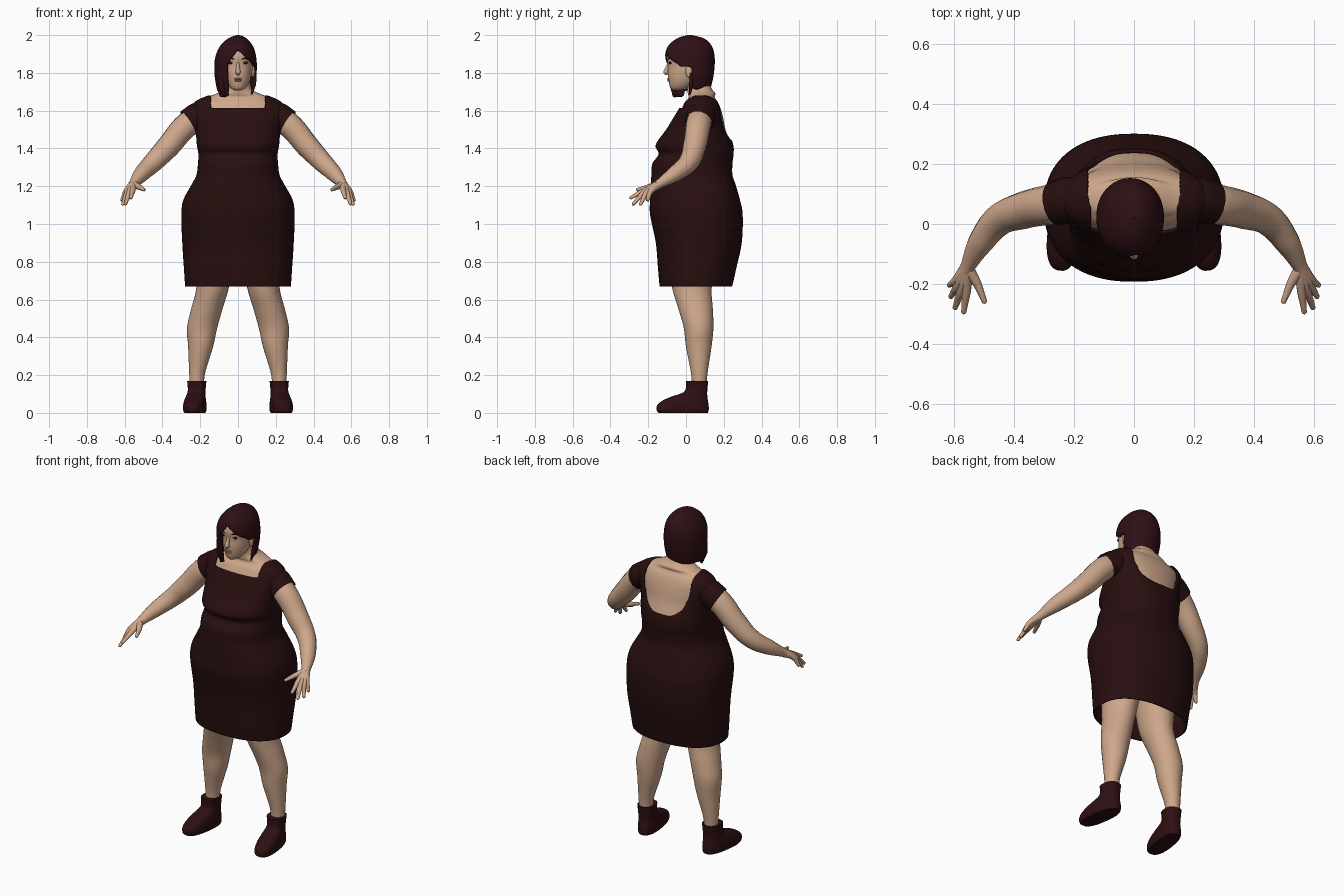
import bpy, bmesh, math
from mathutils import Vector

cube = bpy.data.objects.get("Cube")
if cube:
    bpy.data.objects.remove(cube)


def material(name, r, g, b):
    m = bpy.data.materials.new(name)
    m.use_nodes = True
    m.diffuse_color = (r, g, b, 1)
    bsdf = m.node_tree.nodes["Principled BSDF"]
    bsdf.inputs["Base Color"].default_value = (r, g, b, 1)
    bsdf.inputs["Roughness"].default_value = 0.8
    return m


SKIN = material("skin", .62, .39, .26)
CLOTH = material("dress_maroon", .021, .0045, .0048)
HAIR = material("hair_maroon", .027, .005, .007)
LEATHER = material("boot_maroon", .027, .005, .006)
DARK = material("eye_dark", .012, .007, .007)
LIP = material("lip", .45, .24, .18)


def finish(obj):
    bpy.ops.object.select_all(action='DESELECT')
    obj.select_set(True)
    bpy.context.view_layer.objects.active = obj
    bpy.ops.object.shade_smooth_by_angle(angle=math.radians(50))
    return obj


def spline(a, b, c, d, t):
    return tuple(.5 * (2 * q + (r - p) * t + (2 * p - 5 * q + 4 * r - s) * t * t
                       + (3 * q - p - 3 * r + s) * t ** 3) for p, q, r, s in zip(a, b, c, d))


def loft(name, rows, mat, power=2, segs=48, steps=6, drop=None, thick=0):
    """Rows run upward: height, centre x, half width, front y, back y."""
    rings = []
    for i in range(len(rows) - 1):
        a, d = rows[max(i - 1, 0)], rows[min(i + 2, len(rows) - 1)]
        rings += [spline(a, rows[i], rows[i + 1], d, k / steps) for k in range(steps)]
    rings.append(rows[-1])
    bm = bmesh.new()
    grid = []
    for z, cx, hw, yf, yb in rings:
        ring = []
        for j in range(segs):
            c, s = math.cos(math.tau * j / segs), math.sin(math.tau * j / segs)
            x = math.copysign(abs(c) ** (2 / power), c) * hw
            y = math.copysign(abs(s) ** (2 / power), s) * (yb - yf) / 2
            ring.append(bm.verts.new((cx + x, (yf + yb) / 2 + y, z)))
        grid.append(ring)
    for low, high in zip(grid, grid[1:]):
        for j in range(segs):
            k = (j + 1) % segs
            bm.faces.new((low[j], low[k], high[k], high[j]))
    if drop:
        # cut the opening, then even out its edge
        gone = [f for f in bm.faces if drop(f.calc_center_median())]
        bmesh.ops.delete(bm, geom=gone, context='FACES')
        for _ in range(4):
            edge = [e for e in bm.edges if e.is_boundary]
            near = {}
            for e in edge:
                for v in e.verts:
                    near.setdefault(v, []).append(e.other_vert(v).co.copy())
            for v, others in near.items():
                if len(others) == 2:
                    v.co = v.co * .5 + (others[0] + others[1]) * .25
    else:
        bm.faces.new(grid[0][::-1])
        bm.faces.new(grid[-1])
    mesh = bpy.data.meshes.new(name)
    bm.to_mesh(mesh)
    bm.free()
    obj = bpy.data.objects.new(name, mesh)
    bpy.context.collection.objects.link(obj)
    mesh.materials.append(mat)
    if thick:
        mod = obj.modifiers.new("thickness", 'SOLIDIFY')
        mod.thickness, mod.offset = thick, -1
    return finish(obj)


def tube(name, points, mat, caps=True):
    """Points hold x, y, z and radius."""
    curve = bpy.data.curves.new(name, 'CURVE')
    curve.dimensions = '3D'
    curve.bevel_depth, curve.bevel_resolution, curve.resolution_u = 1, 5, 8
    curve.use_fill_caps = caps
    sp = curve.splines.new('BEZIER')
    sp.bezier_points.add(len(points) - 1)
    for p, (x, y, z, r) in zip(sp.bezier_points, points):
        p.co, p.radius = (x, y, z), r
        p.handle_left_type = p.handle_right_type = 'AUTO'
    curve.materials.append(mat)
    obj = bpy.data.objects.new(name, curve)
    bpy.context.collection.objects.link(obj)
    bpy.ops.object.select_all(action='DESELECT')
    obj.select_set(True)
    bpy.context.view_layer.objects.active = obj
    bpy.ops.object.convert(target='MESH')
    return finish(bpy.context.view_layer.objects.active)


def ball(name, at, size, mat, tilt=0):
    bpy.ops.mesh.primitive_uv_sphere_add(segments=20, ring_count=12, location=at, rotation=(0, tilt, 0))
    obj = bpy.context.object
    obj.name, obj.scale = name, size
    obj.data.materials.append(mat)
    return finish(obj)


# Dress, with a square front neckline and a deep round back
dress_rows = [(.67, 0, .28, -.14, .245), (.76, 0, .286, -.148, .265), (.9, 0, .295, -.16, .295),
              (1.05, 0, .3, -.19, .3), (1.13, 0, .288, -.19, .285), (1.21, 0, .245, -.187, .262),
              (1.26, 0, .22, -.183, .246), (1.32, 0, .212, -.178, .246), (1.37, 0, .21, -.145, .252),
              (1.42, 0, .218, -.16, .25), (1.5, 0, .225, -.105, .225), (1.56, 0, .238, -.068, .213),
              (1.61, 0, .246, -.038, .2), (1.645, 0, .23, -.02, .185), (1.67, 0, .185, 0, .168),
              (1.69, 0, .125, .018, .152)]


def neckline(c):
    if c.z > 1.682:
        return True
    if c.y < .08:
        return abs(c.x) < .145 and c.z > 1.615
    return c.z > 1.43 and (abs(c.x) / .155) ** 3 + ((1.68 - c.z) / .24) ** 3 < 1


def hem(c):
    return c.z < .671 or neckline(c)


loft("dress", dress_rows, CLOTH, 2.3, 128, 10, hem, .008)

# Torso and neck under the dress
torso_rows = [(z, cx, hw - .014, yf + .014, yb - .016) for z, cx, hw, yf, yb in dress_rows[7:15]]
torso_rows += [(1.69, 0, .115, .01, .155), (1.72, 0, .072, .005, .135), (1.8, 0, .06, -.01, .1)]
loft("torso", torso_rows, SKIN, 2.2)

# Head
loft("head", [(1.708, 0, .018, -.07, -.03), (1.72, 0, .04, -.083, .02), (1.75, 0, .06, -.091, .06),
              (1.79, 0, .072, -.096, .09), (1.84, 0, .078, -.095, .115), (1.89, 0, .078, -.1, .12),
              (1.94, 0, .062, -.078, .105), (1.965, 0, .03, -.03, .07)], SKIN, 2.1)
tube("nose", [(0, -.088, 1.86, .007), (0, -.1, 1.825, .01), (0, -.105, 1.804, .014),
              (0, -.094, 1.793, .008)], SKIN)
ball("upper_lip", (0, -.091, 1.768), (.021, .009, .005), LIP)
ball("lower_lip", (0, -.089, 1.759), (.018, .01, .006), LIP)

# Bob of hair parted to one side, with the face and one ear uncovered


def hair_opening(c):
    side = c.x + .012
    if c.y > .035:
        return c.z < 1.71
    if c.x < -.055:
        return c.z < (1.675 if c.y < -.01 else 1.705)
    hairline = 1.925 - (1.3 * -c.x if c.x < 0 else .9 * c.x)
    return c.z < hairline if side < .1 else c.z < 1.835


loft("hair", [(1.66, -.015, .08, -.078, .1), (1.72, -.013, .1, -.09, .13), (1.8, -.013, .112, -.102, .148),
              (1.88, -.012, .109, -.112, .152), (1.94, -.008, .088, -.096, .138),
              (1.98, -.004, .052, -.052, .1), (1.997, 0, .018, -.005, .045), (2, 0, .002, .017, .022)],
     HAIR, 2.1, 96, 10, hair_opening, .014)
tube("ear_lock", [(.088, .03, 1.8, .009), (.084, .028, 1.74, .012), (.072, .02, 1.685, .003)], HAIR)
tube("front_lock", [(-.085, -.05, 1.8, .02), (-.082, -.055, 1.73, .02), (-.072, -.06, 1.67, .004)], HAIR)

for s, side in ((1, "left"), (-1, "right")):
    # Face pairs
    ball(side + "_eye", (s * .035, -.083, 1.853), (.017, .008, .007), DARK)
    tube(side + "_brow", [(s * .018, -.095, 1.872, .003), (s * .038, -.088, 1.877, .004),
                          (s * .056, -.072, 1.87, .002)], DARK)
    ball(side + "_ear", (s * .079, .015, 1.808), (.01, .018, .032), SKIN)

    # Cap sleeve and arm
    tube(side + "_sleeve", [(s * .15, .09, 1.6, .066), (s * .212, .08, 1.567, .078),
                            (s * .264, .068, 1.534, .074)], CLOTH, False)
    tube(side + "_arm", [(s * .18, .08, 1.58, .06), (s * .27, .066, 1.525, .067), (s * .37, .045, 1.41, .062),
                         (s * .45, .012, 1.325, .053), (s * .51, -.06, 1.265, .043),
                         (s * .553, -.14, 1.213, .025), (s * .56, -.155, 1.203, .024)], SKIN)

    # Fingers run from the wrist, so their bases merge into the palm
    for finger, knuckle, tip in (("thumb", (.522, -.2, 1.195), (.495, -.265, 1.18)),
                                 ("index", (.558, -.225, 1.175), (.568, -.3, 1.135)),
                                 ("middle", (.575, -.22, 1.168), (.598, -.285, 1.1)),
                                 ("ring", (.588, -.208, 1.165), (.612, -.245, 1.098)),
                                 ("little", (.595, -.19, 1.168), (.617, -.205, 1.12))):
        k, t = Vector(knuckle), Vector(tip)
        path = [(Vector((.557, -.145, 1.21)), .022), (k, .0145), (k.lerp(t, .55), .011),
                (k.lerp(t, .93), .0085), (t, .002)]
        tube(side + "_" + finger, [(s * p.x, p.y, p.z, r) for p, r in path], SKIN)

    # Leg
    loft(side + "_leg", [(.1, s * .215, .038, .03, .108), (.2, s * .217, .041, .028, .113),
                         (.35, s * .198, .066, .0, .135), (.45, s * .19, .08, -.012, .145),
                         (.55, s * .165, .083, -.04, .142), (.66, s * .135, .086, -.073, .136),
                         (.8, s * .122, .1, -.09, .16), (.95, s * .115, .11, -.1, .2)], SKIN)

    # Ankle boot, turned slightly outward about the shaft
    boot = loft(side + "_boot", [(0, 0, .05, -.205, .055), (.012, 0, .056, -.216, .06), (.04, 0, .057, -.214, .06),
                                 (.065, 0, .054, -.185, .056), (.085, 0, .05, -.14, .053),
                                 (.105, 0, .047, -.082, .052), (.125, 0, .046, -.062, .053),
                                 (.17, 0, .05, -.06, .057)], LEATHER, 2.5)
    boot.location = (s * .218, .06, 0)
    boot.rotation_euler.z = s * math.radians(8)
